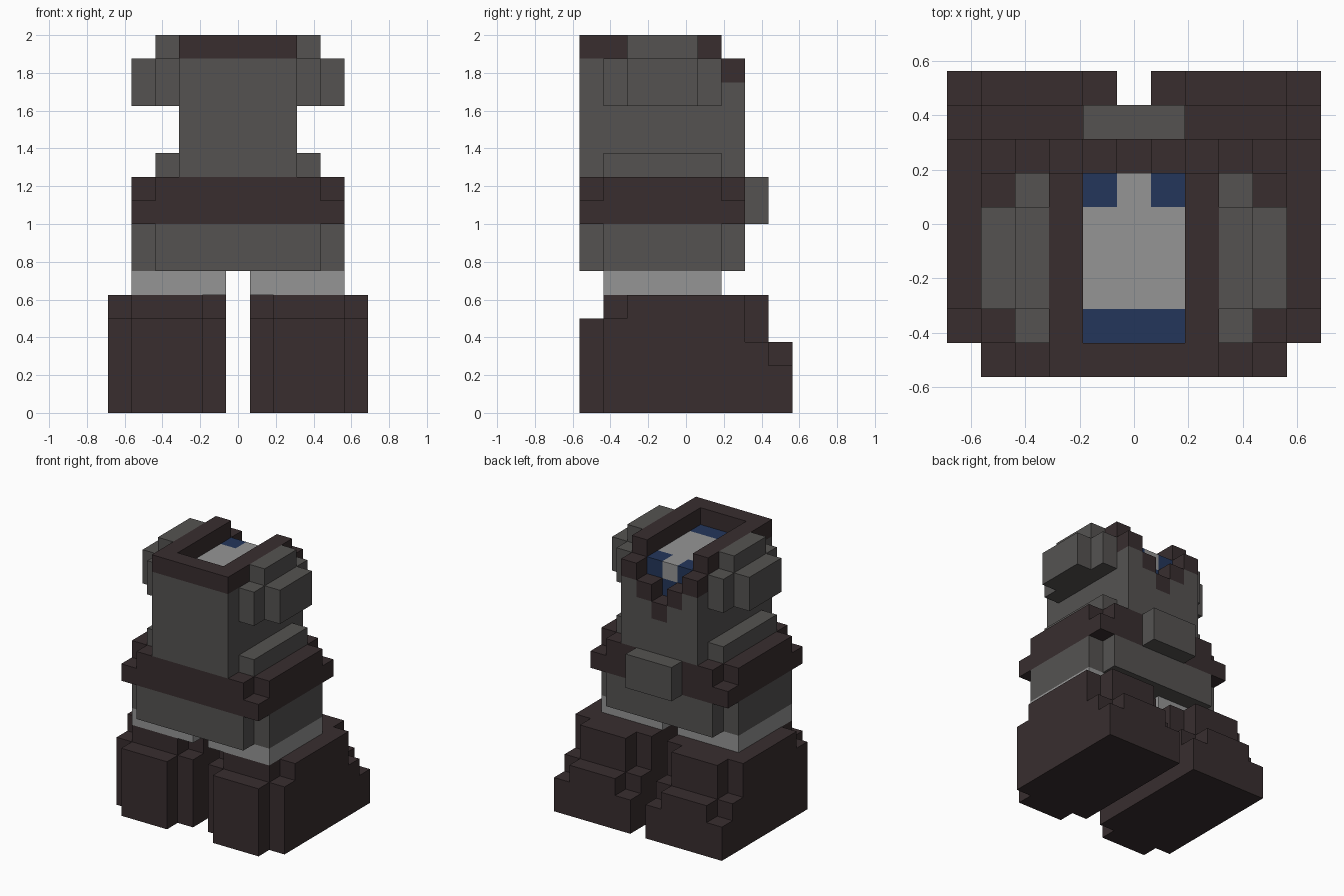
import bpy, bmesh, math
from mathutils import Vector

if "Cube" in bpy.data.objects:
    bpy.data.objects.remove(bpy.data.objects["Cube"])

U = 0.125          # block size
cells = {}         # block position -> part name


def fill(part, xs, ys, zs, mirror=False):
    """Fill an inclusive range of blocks with a part; None clears them."""
    for i in range(xs[0], xs[1] + 1):
        for j in range(ys[0], ys[1] + 1):
            for k in range(zs[0], zs[1] + 1):
                for s in ((1, -1) if mirror else (1,)):
                    if part is None:
                        cells.pop((s * i, j, k), None)
                    else:
                        cells[(s * i, j, k)] = part


def rounded_slab(part, zs):
    """Torso-wide slab with its four corner blocks missing."""
    fill(part, (-4, 4), (-3, 1), zs)
    fill(part, (-3, 3), (-4, 2), zs)


# Boots: stepped toe, body and heel
for xs, ys, zs in (((2, 4), (-4, -4), (0, 3)),
                   ((1, 5), (-3, 3), (0, 2)),
                   ((1, 5), (-3, 2), (3, 3)),
                   ((1, 5), (-2, 2), (4, 4)),
                   ((2, 4), (-3, 3), (0, 4)),
                   ((1, 5), (4, 4), (0, 1)),
                   ((2, 4), (4, 4), (2, 2))):
    fill("boots", xs, ys, zs, True)

# Legs
fill("legs", (1, 4), (-3, 1), (5, 5), True)

# Tunic skirt, belt and belt plate
rounded_slab("skirt", (6, 7))
fill("belt", (-4, 4), (-4, 2), (8, 8))
rounded_slab("belt", (9, 9))
fill("belt_plate", (-1, 1), (3, 3), (8, 9))

# Chest with a wider ledge above the belt
fill("chest", (-2, 2), (-4, 2), (10, 13))
fill("chest", (-2, 2), (-4, 1), (14, 14))
fill("chest", (-3, 3), (-3, 1), (10, 10))

# Shoulder pads
fill("shoulder_pads", (3, 3), (-3, 1), (13, 14), True)
fill("shoulder_pads", (3, 3), (-2, 0), (15, 15), True)
fill("shoulder_pads", (4, 4), (-2, 0), (13, 14), True)

# Shirt and scarf inside the neck opening
fill("shirt", (-1, 1), (-3, 1), (14, 14))
fill("scarf", (-1, 1), (-3, -3), (14, 14))
fill("scarf", (1, 1), (1, 1), (14, 14), True)
fill("scarf", (0, 0), (1, 1), (13, 13))

# Collar rim with stepped V
fill("collar", (-2, 2), (-4, -4), (15, 15))
fill("collar", (2, 2), (-3, 1), (15, 15), True)
fill("collar", (2, 2), (2, 2), (14, 14), True)
fill("collar", (1, 1), (2, 2), (13, 13), True)
fill(None, (0, 0), (2, 2), (13, 13))
fill("collar", (0, 0), (2, 2), (12, 12))

# Flat colours
palette = {"dark_brown": (0.040, 0.027, 0.028),
           "dark_grey": (0.090, 0.086, 0.083),
           "light_grey": (0.300, 0.300, 0.300),
           "navy_blue": (0.017, 0.037, 0.105)}
mats = {}
for name, rgb in palette.items():
    mats[name] = bpy.data.materials.new(name)
    mats[name].diffuse_color = (*rgb, 1.0)

part_colour = {"boots": "dark_brown", "belt": "dark_brown", "collar": "dark_brown",
               "skirt": "dark_grey", "belt_plate": "dark_grey", "chest": "dark_grey",
               "shoulder_pads": "dark_grey", "legs": "light_grey",
               "shirt": "light_grey", "scarf": "navy_blue"}

# Build each part from its exposed block faces
for part, colour in part_colour.items():
    bm = bmesh.new()
    for (i, j, k), owner in cells.items():
        if owner != part:
            continue
        centre = Vector((i, j, k + 0.5))
        for axis in range(3):
            for sign in (1, -1):
                n = Vector((0, 0, 0))
                n[axis] = sign
                if (i + int(n.x), j + int(n.y), k + int(n.z)) in cells:
                    continue
                a = Vector((0, 0, 0))
                a[(axis + 1) % 3] = 0.5
                b = n.cross(a)
                mid = centre + n * 0.5
                bm.faces.new([bm.verts.new((mid + p) * U)
                              for p in (-a - b, a - b, a + b, b - a)])
    bmesh.ops.remove_doubles(bm, verts=bm.verts, dist=0.001)
    bmesh.ops.dissolve_limit(bm, angle_limit=math.radians(1),
                             verts=bm.verts, edges=bm.edges)
    mesh = bpy.data.meshes.new(part)
    bm.to_mesh(mesh)
    bm.free()
    mesh.materials.append(mats[colour])
    bpy.context.collection.objects.link(bpy.data.objects.new(part, mesh))

for m in bpy.data.materials:
    if m.users and not m.is_grease_pencil:
        m.use_nodes = True
        m.node_tree.nodes["Principled BSDF"].inputs["Base Color"].default_value = m.diffuse_color
